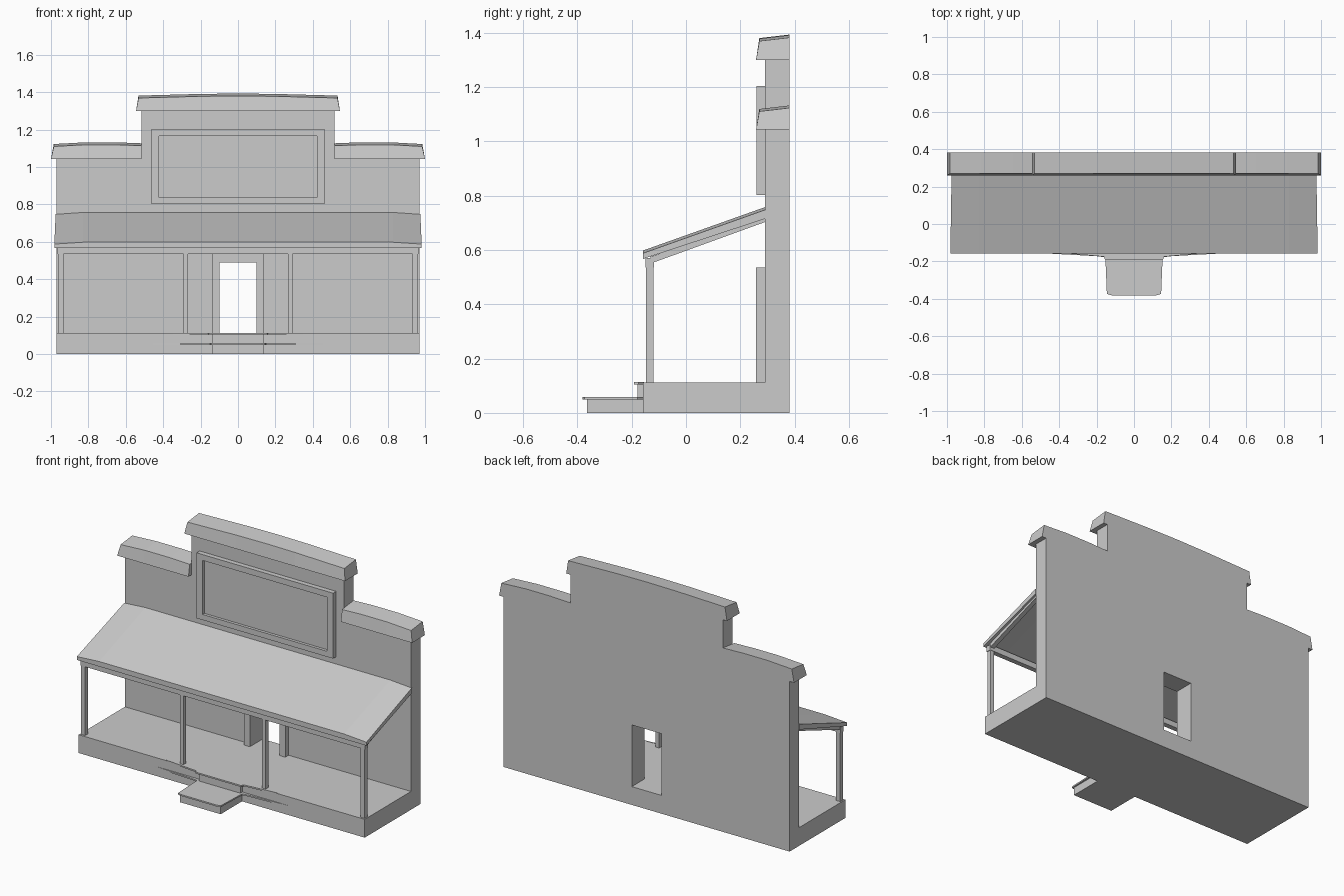
import bpy, bmesh

if "Cube" in bpy.data.objects:
    bpy.data.objects.remove(bpy.data.objects["Cube"])


def finish(name, bm):
    bmesh.ops.recalc_face_normals(bm, faces=bm.faces)
    me = bpy.data.meshes.new(name)
    bm.to_mesh(me)
    bm.free()
    ob = bpy.data.objects.new(name, me)
    bpy.context.collection.objects.link(ob)
    return ob


def loft(name, rings):
    """Skin matching rings of points and close both ends."""
    bm = bmesh.new()
    vs = [[bm.verts.new(p) for p in r] for r in rings]
    n = len(vs[0])
    for a, b in zip(vs, vs[1:]):
        for i in range(n):
            j = (i + 1) % n
            bm.faces.new((a[i], a[j], b[j], b[i]))
    bm.faces.new(vs[0])
    bm.faces.new(vs[-1])
    return finish(name, bm)


def box(name, x0, x1, y0, y1, z0, z1):
    return loft(name, [[(x0, y0, z), (x1, y0, z), (x1, y1, z), (x0, y1, z)] for z in (z0, z1)])


def mirrored(half):
    return half + [(-x, v) for x, v in reversed(half)]


def slab(name, half, z0, z1):
    """Symmetric plan outline extruded upward."""
    pts = mirrored(half)
    return loft(name, [[(x, y, z) for x, y in pts] for z in (z0, z1)])


def frame(name, outer, inner, y0, y1):
    """Rectangular picture frame; each rectangle is x half-width, z low, z high."""
    def ring(r, y):
        w, a, b = r
        return [(-w, y, a), (w, y, a), (w, y, b), (-w, y, b)]
    bm = bmesh.new()
    vs = [[bm.verts.new(p) for p in r] for r in
          (ring(outer, y0), ring(outer, y1), ring(inner, y1), ring(inner, y0))]
    for k in range(4):
        for i in range(4):
            j = (i + 1) % 4
            a, b = vs[k], vs[(k + 1) % 4]
            bm.faces.new((a[i], a[j], b[j], b[i]))
    return finish(name, bm)


def cornice(name, stations, z):
    """Flared cap; stations are (bottom x, top x, rise of the arched top)."""
    return loft(name, [[(xb, 0.258, z), (xt, 0.27, z + 0.067 + r),
                        (xt, 0.382, z + 0.08 + r), (xb, 0.382, z)] for xb, xt, r in stations])


# Deck and stepped false-front wall with door notch
box("deck", -0.97, 0.97, -0.158, 0.382, 0, 0.112)
wall = mirrored([(0.1, 0.112), (0.97, 0.112), (0.97, 1.045), (0.517, 1.045),
                 (0.517, 1.305), (0.1, 1.305)][:5])
wall = [(0.1, 0.49)] + wall + [(-0.1, 0.49)]
loft("front_wall", [[(x, y, z) for x, z in wall] for y in (0.29, 0.382)])

# Door surround
for s in (-1, 1):
    x0, x1 = sorted((s * 0.1, s * 0.14))
    box("door_jamb", x0, x1, 0.258, 0.292, 0.11, 0.49)
box("door_header", -0.14, 0.14, 0.258, 0.292, 0.49, 0.535)

# Sign board with raised border
frame("sign_border", (0.463, 0.802, 1.203), (0.422, 0.836, 1.167), 0.26, 0.292)
box("sign_panel", -0.425, 0.425, 0.278, 0.292, 0.833, 1.17)

# Arched cornices
cornice("centre_cornice", [(-0.545, -0.532, 0.002), (-0.2, -0.2, 0.011), (0, 0, 0.013),
                           (0.2, 0.2, 0.011), (0.545, 0.532, 0.002)], 1.3)
for s in (-1, 1):
    cornice("side_cornice", [(s * 1.0, s * 0.985, 0), (s * 0.82, s * 0.82, 0.009),
                             (s * 0.65, s * 0.65, 0.009), (s * 0.517, s * 0.517, 0.004)], 1.043)

# Porch roof, dropping slightly at the ends
loft("porch_roof", [[(x, -0.158, 0.567), (x, -0.158, 0.598 - d),
                     (xt, 0.292, 0.758 - d), (xt, 0.292, 0.725 - d)]
                    for x, xt, d in ((-0.982, -0.975, 0.01), (-0.83, -0.83, 0),
                                     (0.83, 0.83, 0), (0.982, 0.975, 0.01))])

# Porch beam, rafters and posts
box("porch_beam", -0.965, 0.965, -0.149, -0.118, 0.535, 0.57)
for s in (-1, 1):
    loft("end_rafter", [[(s * x, -0.13, 0.55), (s * x, -0.13, 0.575),
                         (s * x, 0.292, 0.722), (s * x, 0.292, 0.703)] for x in (0.935, 0.963)])
    for x, w in ((0.948, 0.014), (0.279, 0.012)):
        box("porch_post", s * x - w, s * x + w, -0.147, -0.12, 0.11, 0.537)

# Entry steps with thin tapering side wings
box("lower_step", -0.138, 0.138, -0.365, -0.155, 0, 0.05)
slab("lower_tread", [(0.12, -0.381), (0.145, -0.374), (0.153, -0.178),
                     (0.2, -0.172), (0.51, -0.155)], 0.049, 0.058)
box("upper_step", -0.14, 0.14, -0.178, -0.155, 0.055, 0.107)
slab("upper_tread", [(0.155, -0.191), (0.16, -0.175), (0.38, -0.155)], 0.105, 0.114)
